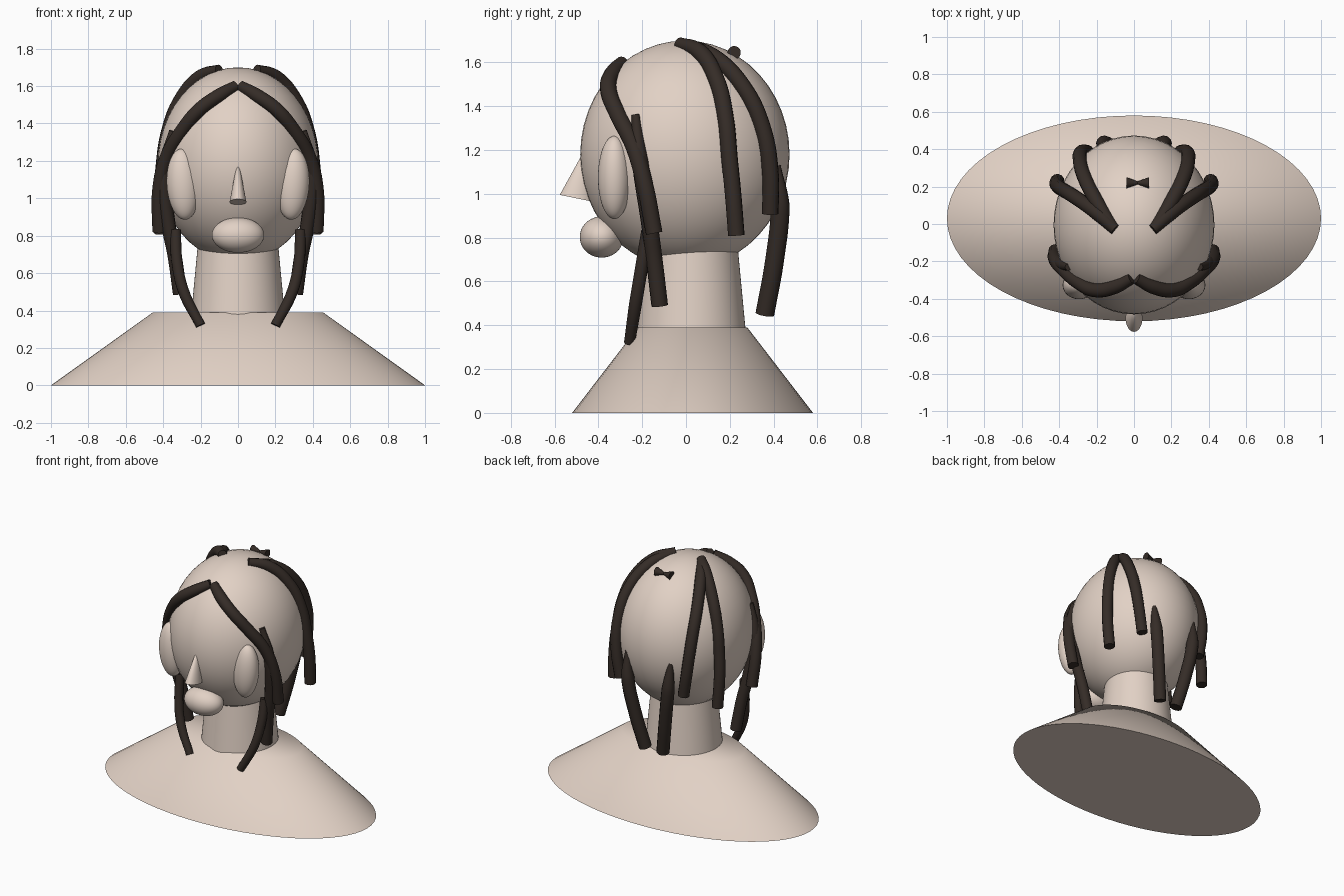
import bpy, math

if "Cube" in bpy.data.objects:
    bpy.data.objects.remove(bpy.data.objects["Cube"])


def material(name, rgb):
    m = bpy.data.materials.new(name)
    m.diffuse_color = (*rgb, 1)
    m.use_nodes = True
    m.node_tree.nodes["Principled BSDF"].inputs["Base Color"].default_value = m.diffuse_color
    return m


SKIN = material("skin", (0.76, 0.64, 0.56))
HAIR = material("hair", (0.035, 0.025, 0.02))


def finish(name, mat, scale=(1, 1, 1)):
    ob = bpy.context.object
    ob.name = name
    ob.scale = scale
    ob.data.materials.append(mat)
    bpy.ops.object.shade_smooth_by_angle(angle=math.radians(40))
    return ob


def ellipsoid(name, loc, radii, rot=(0, 0, 0)):
    bpy.ops.mesh.primitive_uv_sphere_add(segments=48, ring_count=24, radius=1,
                                         location=loc, rotation=rot)
    return finish(name, SKIN, radii)


def cone(name, loc, r1, r2, depth, scale=(1, 1, 1), rot=(0, 0, 0), mat=SKIN):
    bpy.ops.mesh.primitive_cone_add(vertices=64, radius1=r1, radius2=r2, depth=depth,
                                    location=loc, rotation=rot)
    return finish(name, mat, scale)


def strand(name, points, radius, start=1.0, end=1.0):
    # smooth tube through the points, with tapered ends
    cu = bpy.data.curves.new(name, 'CURVE')
    cu.dimensions = '3D'
    cu.bevel_depth = radius
    cu.bevel_resolution = 4
    cu.resolution_u = 8
    cu.use_fill_caps = True
    sp = cu.splines.new('BEZIER')
    sp.bezier_points.add(len(points) - 1)
    for bp, p in zip(sp.bezier_points, points):
        bp.co = p
        bp.handle_left_type = bp.handle_right_type = 'AUTO'
    sp.bezier_points[0].radius = start
    sp.bezier_points[-1].radius = end
    cu.materials.append(HAIR)
    ob = bpy.data.objects.new(name, cu)
    bpy.context.collection.objects.link(ob)


# shoulders, neck, head
cone("shoulders", (0, 0.03, 0.195), 1.0, 0.455, 0.39, (1, 0.55, 1))
cone("neck", (0, 0.022, 0.555), 0.252, 0.215, 0.39)
ellipsoid("head", (0, -0.005, 1.18), (0.43, 0.478, 0.52))

# face
cone("nose", (0, -0.479, 1.098), 1, 0, 0.24, (0.045, 0.075, 1), (-0.2, 0, 0))
ellipsoid("mouth", (0, -0.385, 0.803), (0.14, 0.10, 0.094))

# hair paths for the right side: (points, radius, start taper, end taper)
paths = {
    "front_strand": ([(0.012, -0.29, 1.6), (0.1, -0.335, 1.55), (0.2, -0.355, 1.48),
                      (0.3, -0.31, 1.36), (0.38, -0.24, 1.22), (0.42, -0.19, 1.05),
                      (0.42, -0.145, 0.82)], 0.038, 0.8, 1),
    "side_strand": ([(0.35, -0.23, 1.36), (0.395, -0.21, 1.15), (0.37, -0.165, 0.85),
                     (0.34, -0.145, 0.7), (0.31, -0.12, 0.49)], 0.038, 0.5, 1),
    "jaw_strand": ([(0.335, -0.175, 0.83), (0.325, -0.205, 0.65), (0.29, -0.23, 0.5),
                    (0.2, -0.258, 0.32)], 0.03, 1, 0.85),
    "crown_strand": ([(0.1, -0.03, 1.685), (0.2, 0.06, 1.65), (0.31, 0.14, 1.52),
                      (0.375, 0.18, 1.35), (0.405, 0.2, 1.15), (0.415, 0.215, 1.0),
                      (0.41, 0.23, 0.81)], 0.038, 0.8, 1),
    "back_strand": ([(0.11, -0.02, 1.68), (0.2, 0.12, 1.63), (0.27, 0.26, 1.49),
                     (0.29, 0.35, 1.3), (0.28, 0.385, 1.1), (0.25, 0.385, 0.91)],
                    0.038, 0.8, 1),
    "nape_strand": ([(0.17, 0.415, 1.13), (0.16, 0.43, 0.95), (0.12, 0.405, 0.7),
                     (0.07, 0.36, 0.45)], 0.043, 0.4, 1),
}

# mirrored eyes, hair and small bow
for side, s in (("right", 1), ("left", -1)):
    ellipsoid(f"eye_{side}", (s * 0.293, -0.327, 1.075), (0.088, 0.075, 0.19),
              (0, s * 0.06, 0))
    for name, (pts, r, a, b) in paths.items():
        strand(f"{name}_{side}", [(s * x, y, z) for x, y, z in pts], r, a, b)
    cone(f"bow_{side}", (0.02 + s * 0.03, 0.22, 1.645), 0.03, 0.008, 0.06, (1, 1, 1),
         (0, -s * math.pi / 2, 0), HAIR)
